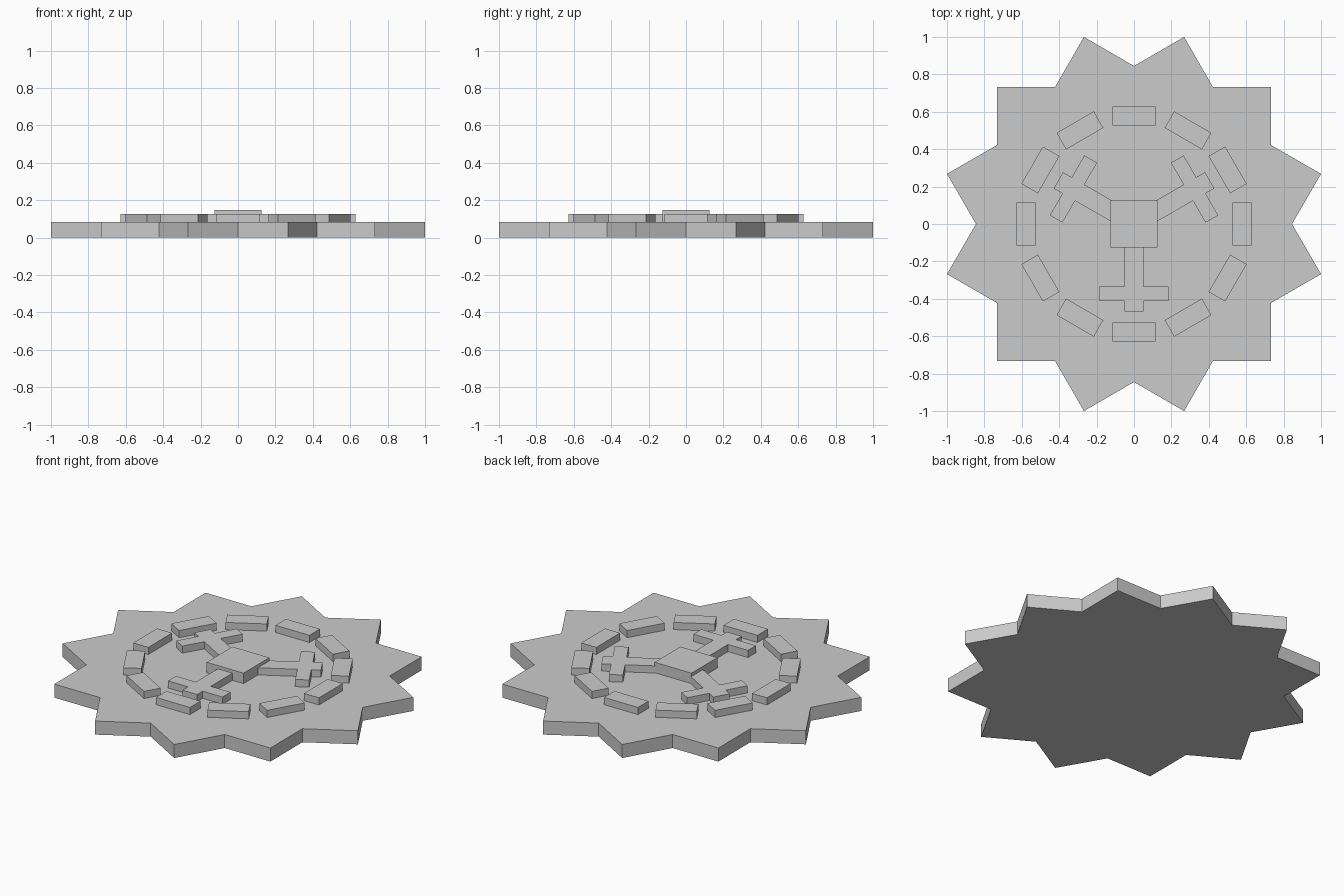
import bpy, bmesh
from math import radians, sin, cos
from mathutils import Matrix

cube = bpy.data.objects.get("Cube")
if cube:
    bpy.data.objects.remove(cube, do_unlink=True)

stone = bpy.data.materials.new("grey_stone")
stone.use_nodes = True
grey = (0.6, 0.6, 0.6, 1)
stone.diffuse_color = grey
stone.node_tree.nodes["Principled BSDF"].inputs["Base Color"].default_value = grey

BASE_TOP = 0.083
RELIEF_TOP = 0.127
HUB_TOP = 0.147


def slab(name, outline, bottom, top, angle=0):
    """Extrude a flat outline upward, turned about the centre."""
    bm = bmesh.new()
    face = bm.faces.new([bm.verts.new((x, y, bottom)) for x, y in outline])
    grown = bmesh.ops.extrude_face_region(bm, geom=[face], use_keep_orig=True)
    tops = [v for v in grown["geom"] if isinstance(v, bmesh.types.BMVert)]
    bmesh.ops.translate(bm, verts=tops, vec=(0, 0, top - bottom))
    bmesh.ops.recalc_face_normals(bm, faces=bm.faces)
    bm.transform(Matrix.Rotation(radians(angle), 4, "Z"))
    mesh = bpy.data.meshes.new(name)
    bm.to_mesh(mesh)
    bm.free()
    mesh.materials.append(stone)
    obj = bpy.data.objects.new(name, mesh)
    bpy.context.collection.objects.link(obj)
    return obj


def rect(x0, x1, y0, y1):
    return [(x0, y0), (x1, y0), (x1, y1), (x0, y1)]


# Twelve-pointed star base
star = []
for i in range(24):
    r = 1.0353 if i % 2 else 0.845
    a = radians(15 * i)
    star.append((r * cos(a), r * sin(a)))
slab("star_base", star, 0, BASE_TOP)

# Ring of raised bricks
for i in range(12):
    slab(f"ring_brick_{i + 1}", rect(0.527, 0.629, -0.115, 0.115),
         BASE_TOP, RELIEF_TOP, 30 * i)

# Three cross-shaped spokes
half = [(0.05, 0.05), (0.335, 0.05), (0.335, 0.185),
        (0.413, 0.185), (0.413, 0.05), (0.467, 0.05)]
cross = half + [(x, -y) for x, y in reversed(half)]
for i in range(3):
    slab(f"cross_spoke_{i + 1}", cross, BASE_TOP, RELIEF_TOP, 30 + 120 * i)

# Square hub
slab("square_hub", rect(-0.125, 0.125, -0.125, 0.125), BASE_TOP, HUB_TOP)
